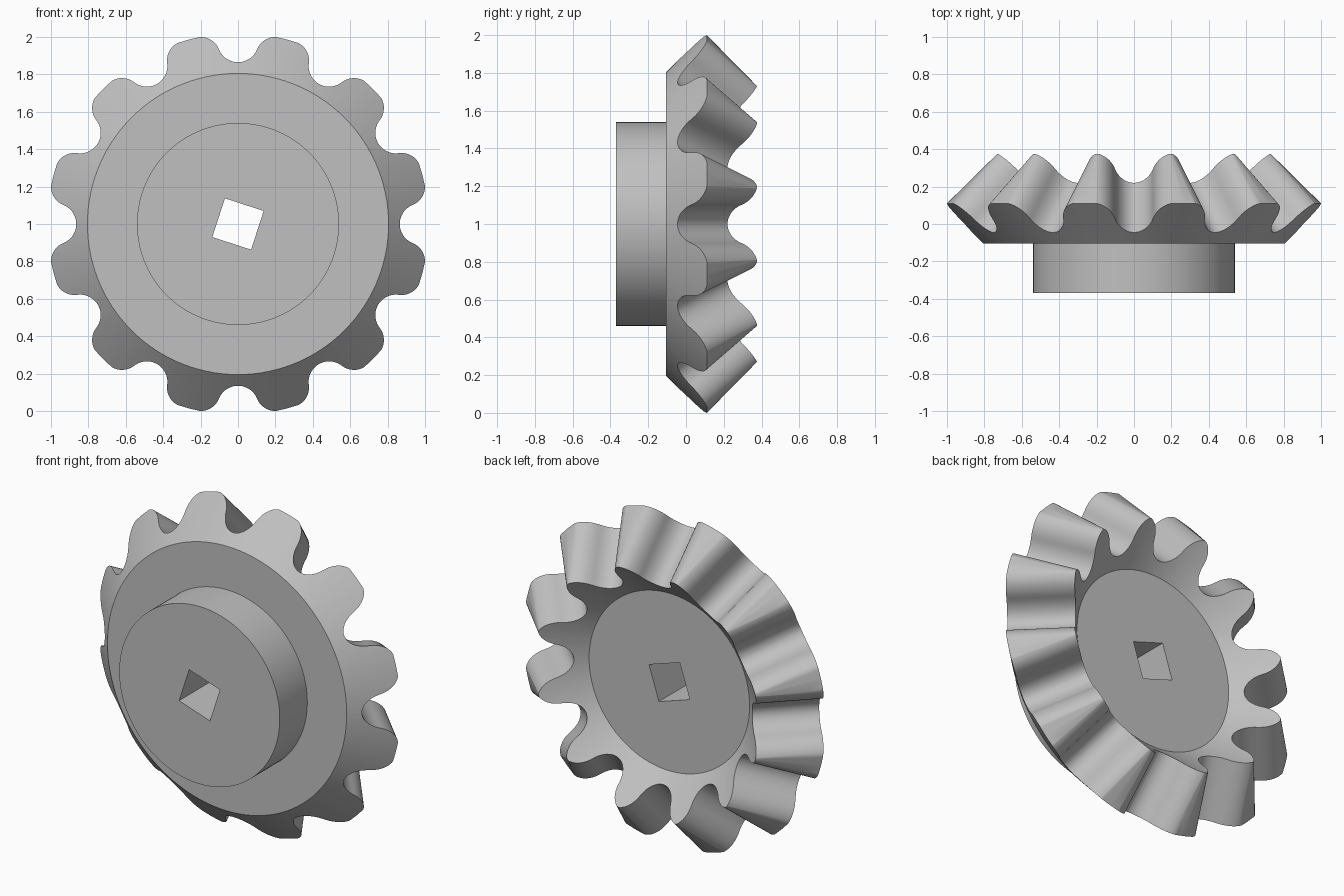
import bpy, bmesh, math
from mathutils import Matrix, Vector

if "Cube" in bpy.data.objects:
    bpy.data.objects.remove(bpy.data.objects["Cube"], do_unlink=True)

TEETH = 12
SEGMENTS = 120
CENTRE = Matrix.Translation((0, 0, 1))

metal = bpy.data.materials.new("grey metal")
metal.use_nodes = True
GREY = (0.53, 0.53, 0.53, 1)
metal.diffuse_color = GREY
metal.node_tree.nodes["Principled BSDF"].inputs["Base Color"].default_value = GREY


def make_object(name, bm):
    bmesh.ops.recalc_face_normals(bm, faces=bm.faces)
    mesh = bpy.data.meshes.new(name)
    bm.to_mesh(mesh)
    bm.free()
    mesh.materials.append(metal)
    obj = bpy.data.objects.new(name, mesh)
    bpy.context.collection.objects.link(obj)
    return obj


def add_prism(bm, start, end):
    """Close two matching outlines into a solid."""
    a = [bm.verts.new(p) for p in start]
    b = [bm.verts.new(p) for p in end]
    bm.faces.new(a)
    bm.faces.new(b)
    for i in range(len(a)):
        j = (i + 1) % len(a)
        bm.faces.new((a[i], a[j], b[j], b[i]))


# Gear blank with hub: (radius, y) rings around the y axis
profile = [(0.54, -0.37), (0.54, -0.105), (0.805, -0.105),
           (1.02, 0.11), (0.755, 0.375), (0.54, 0.16)]
bm = bmesh.new()
rings = []
for r, y in profile:
    angles = [math.tau * i / SEGMENTS for i in range(SEGMENTS)]
    rings.append([bm.verts.new((r * math.cos(a), y, r * math.sin(a))) for a in angles])
for low, high in zip(rings, rings[1:]):
    for i in range(SEGMENTS):
        j = (i + 1) % SEGMENTS
        bm.faces.new((low[i], low[j], high[j], high[i]))
bm.faces.new(rings[0])
bm.faces.new(rings[-1])
bm.transform(CENTRE)
gear = make_object("bevel_gear", bm)


# Tooth gap outline: a round root flowing into rounded tooth tips
def gap_half(root=0.865, r1=0.11, flare=0.2, r2=0.1056, steps=10):
    c1 = Vector((0, root + r1))
    c2 = Vector((flare, 1.0 - r2))
    d = c2 - c1
    sweep = math.atan2(d.x, -d.y)
    pts = []
    for i in range(steps + 1):
        a = sweep * i / steps
        pts.append((c1.x + r1 * math.sin(a), c1.y - r1 * math.cos(a)))
    for i in range(1, steps + 1):
        a = sweep * (1 - i / steps)
        pts.append((c2.x - r2 * math.sin(a), c2.y + r2 * math.cos(a)))
    return pts


half = gap_half()
outline = [(-t, h) for t, h in reversed(half[1:])] + half
# height measured across the 45 degree cutting direction
outline = [(t, h + math.hypot(t, h) - 0.91) for t, h in outline]
outline += [(half[-1][0], 1.5), (-half[-1][0], 1.5)]


def cut(name, bm):
    cutter = make_object(name, bm)
    cutter.hide_render = True
    mod = gear.modifiers.new(name, "BOOLEAN")
    mod.operation = "DIFFERENCE"
    mod.solver = "EXACT"
    mod.object = cutter
    mod.use_self = True
    bpy.ops.object.select_all(action="DESELECT")
    gear.select_set(True)
    bpy.context.view_layer.objects.active = gear
    bpy.ops.object.modifier_apply(modifier=name)
    bpy.data.objects.remove(cutter, do_unlink=True)


# Straight gaps swept at 45 degrees, repeated around the axis
bm = bmesh.new()
for n in range(TEETH):
    turn = CENTRE @ Matrix.Rotation(math.tau * n / TEETH, 4, "Y")
    ends = [[turn @ Vector((t, d, k - d)) for t, k in outline] for d in (-0.25, 0.5)]
    add_prism(bm, *ends)
cut("tooth_gaps", bm)

# Square shaft hole, slightly turned
bm = bmesh.new()
corners = [math.radians(27 + 90 * i) for i in range(4)]
ends = [[CENTRE @ Vector((0.154 * math.cos(a), y, 0.154 * math.sin(a))) for a in corners]
        for y in (-0.6, 0.6)]
add_prism(bm, *ends)
cut("shaft_hole", bm)

bpy.ops.object.shade_smooth_by_angle(angle=math.radians(30))
